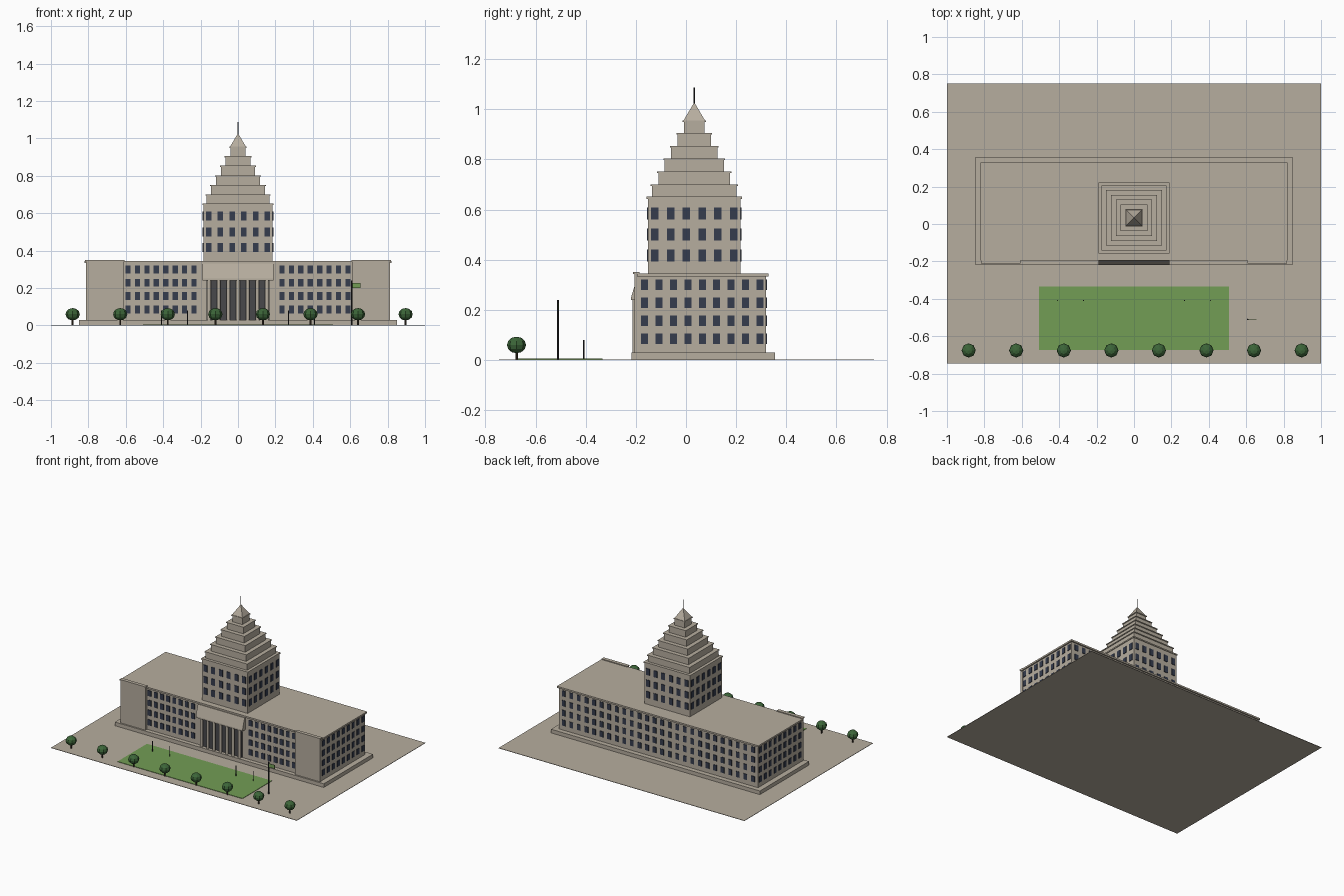
import bpy
import bmesh
from math import pi
from mathutils import Matrix

if "Cube" in bpy.data.objects:
    bpy.data.objects.remove(bpy.data.objects["Cube"])


def material(name, rgb):
    m = bpy.data.materials.new(name)
    m.use_nodes = True
    m.diffuse_color = (*rgb, 1)
    m.node_tree.nodes["Principled BSDF"].inputs["Base Color"].default_value = (*rgb, 1)
    return m


STONE = material("limestone", (0.47, 0.42, 0.345))
GLASS = material("window glass", (0.035, 0.045, 0.075))
DOORWAY = material("dark doorway", (0.065, 0.065, 0.07))
METAL = material("dark metal", (0.025, 0.025, 0.028))
GRASS = material("grass", (0.17, 0.34, 0.09))
LEAF = material("tree leaves", (0.045, 0.13, 0.04))
BARK = material("bark", (0.05, 0.035, 0.022))


def finish(name, bm, mat):
    me = bpy.data.meshes.new(name)
    bmesh.ops.recalc_face_normals(bm, faces=bm.faces)
    bm.to_mesh(me)
    bm.free()
    me.materials.append(mat)
    ob = bpy.data.objects.new(name, me)
    bpy.context.collection.objects.link(ob)
    return ob


def add_box(bm, x, y, z):
    """Box from three (low, high) ranges."""
    size = [b - a for a, b in (x, y, z)]
    mid = [(a + b) / 2 for a, b in (x, y, z)]
    bmesh.ops.create_cube(bm, size=1, matrix=Matrix.Translation(mid) @ Matrix.Diagonal((*size, 1)))


def box(name, mat, x, y, z):
    bm = bmesh.new()
    add_box(bm, x, y, z)
    return finish(name, bm, mat)


def cone(name, mat, x, y, z0, z1, r0, r1=None, sides=8, turn=0):
    bm = bmesh.new()
    place = Matrix.Translation((x, y, (z0 + z1) / 2)) @ Matrix.Rotation(turn, 4, "Z")
    bmesh.ops.create_cone(bm, cap_ends=True, segments=sides, radius1=r0,
                          radius2=r0 if r1 is None else r1, depth=z1 - z0, matrix=place)
    return finish(name, bm, mat)


def spread(a, b, n):
    return [a + (b - a) * i / (n - 1) for i in range(n)]


def windows(name, axis, face, along, rows, w, h):
    """Grid of panes on the plane where the axis equals face."""
    bm = bmesh.new()
    depth = (face - 0.004, face + 0.004)
    for u in along:
        for v in rows:
            pane, tall = (u - w / 2, u + w / 2), (v - h / 2, v + h / 2)
            if axis == "x":
                add_box(bm, depth, pane, tall)
            else:
                add_box(bm, pane, depth, tall)
    return finish(name, bm, GLASS)


# Site
box("paved_ground", STONE, (-1, 1), (-0.745, 0.75), (0, 0.003))
box("lawn", GRASS, (-0.508, 0.508), (-0.674, -0.333), (0.003, 0.006))

# Main block
box("plinth", STONE, (-0.85, 0.85), (-0.217, 0.355), (0.003, 0.03))
box("main_block", STONE, (-0.81, 0.81), (-0.187, 0.32), (0.03, 0.335))
box("roof_cornice", STONE, (-0.82, 0.82), (-0.195, 0.33), (0.333, 0.345))
rows = spread(0.085, 0.3, 4)
wing = spread(0.235, 0.588, 8)
windows("front_windows", "y", -0.187, [s * u for s in (-1, 1) for u in wing], rows, 0.028, 0.042)
windows("back_windows", "y", 0.32, spread(-0.77, 0.77, 26), rows, 0.028, 0.042)
for side, s in (("left", 1), ("right", -1)):
    windows(side + "_side_windows", "x", s * 0.81, spread(-0.165, 0.295, 9), rows, 0.028, 0.042)
    box(side + "_end_pavilion", STONE, sorted((s * 0.61, s * 0.812)), (-0.206, -0.185), (0.03, 0.345))
    box(side + "_pavilion_cap", STONE, sorted((s * 0.608, s * 0.817)), (-0.211, -0.185), (0.343, 0.351))

# Entrance portico
box("doorway", DOORWAY, (-0.168, 0.168), (-0.192, -0.186), (0.03, 0.24))
for i, x in enumerate(spread(-0.155, 0.155, 7)):
    cone(f"portico_column_{i + 1}", STONE, x, -0.204, 0.03, 0.242, 0.01, sides=12)
bm = bmesh.new()
profile = [(-0.186, 0.24), (-0.219, 0.24), (-0.219, 0.25), (-0.195, 0.33), (-0.186, 0.33)]
end = bm.faces.new([bm.verts.new((-0.19, y, z)) for y, z in profile])
grown = bmesh.ops.extrude_face_region(bm, geom=[end])["geom"]
bmesh.ops.translate(bm, vec=(0.38, 0, 0), verts=[v for v in grown if isinstance(v, bmesh.types.BMVert)])
finish("portico_canopy", bm, STONE)

# Tower shaft
CY = 0.033


def square(name, half, z0, z1):
    return box(name, STONE, (-half, half), (CY - half, CY + half), (z0, z1))


square("tower_shaft", 0.185, 0.345, 0.645)
square("tower_cornice", 0.19, 0.643, 0.652)
tower_rows = spread(0.417, 0.585, 3)
columns = spread(-0.157, 0.157, 6)
for side, s in (("back", 1), ("front", -1)):
    windows(f"tower_{side}_windows", "y", CY + s * 0.185, columns, tower_rows, 0.03, 0.048)
for side, s in (("left", 1), ("right", -1)):
    windows(f"tower_{side}_windows", "x", s * 0.185, [CY + u for u in columns], tower_rows, 0.03, 0.048)

# Stepped crown
for i, half in enumerate(spread(0.169, 0.041, 6)):
    z = 0.65 + 0.051 * i
    square(f"crown_tier_{i + 1}", half, z, z + 0.047)
    square(f"crown_ledge_{i + 1}", half + 0.005, z + 0.045, z + 0.051)
cone("pyramid_cap", STONE, 0, CY, 0.956, 1.028, 0.06, 0, sides=4, turn=pi / 4)
cone("spire", METAL, 0, CY, 1.015, 1.087, 0.0025)

# Street trees
for i, x in enumerate(spread(-0.884, 0.896, 8)):
    cone(f"tree_trunk_{i + 1}", BARK, x, -0.676, 0.003, 0.04, 0.005)
    bm = bmesh.new()
    place = Matrix.Translation((x, -0.676, 0.06)) @ Matrix.Diagonal((0.038, 0.038, 0.033, 1))
    bmesh.ops.create_uvsphere(bm, u_segments=8, v_segments=6, radius=1, matrix=place)
    finish(f"tree_crown_{i + 1}", bm, LEAF)

# Flagpole and lamp posts
cone("flagpole", METAL, 0.608, -0.51, 0.003, 0.24, 0.004)
box("flag", GRASS, (0.61, 0.656), (-0.511, -0.509), (0.2, 0.228))
for i, x in enumerate((-0.41, -0.27, 0.27, 0.41)):
    cone(f"lamp_post_{i + 1}", METAL, x, -0.408, 0.003, 0.08, 0.003)
